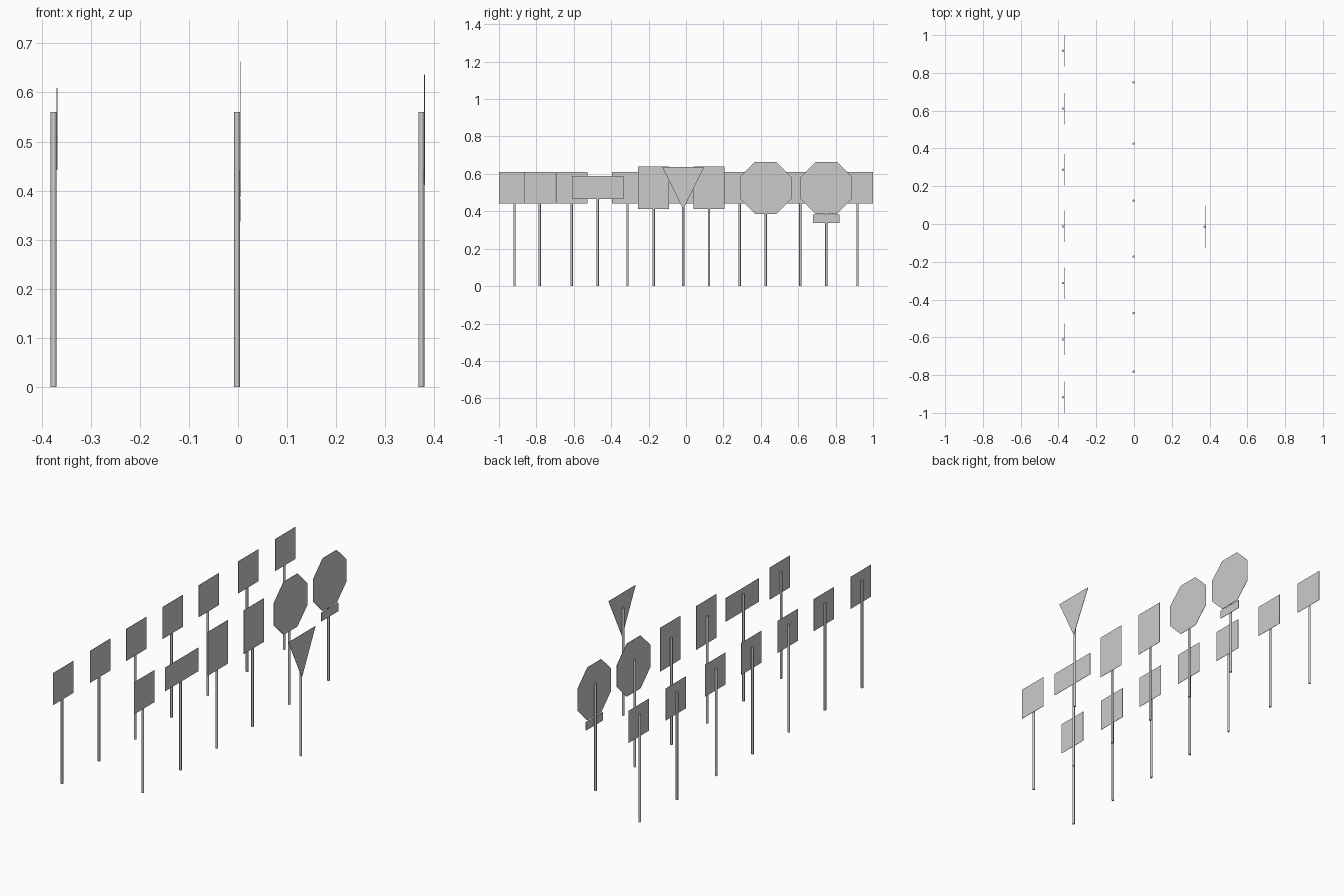
import bpy, bmesh, math

if "Cube" in bpy.data.objects:
    bpy.data.objects.remove(bpy.data.objects["Cube"])

POST_H, POST_R = 0.56, 0.0062
THICK = 0.0016


def post(name, x, y):
    bpy.ops.mesh.primitive_cylinder_add(vertices=12, radius=POST_R, depth=POST_H,
                                        location=(x, y, POST_H / 2))
    bpy.context.object.name = name
    bpy.ops.object.shade_smooth_by_angle(angle=math.radians(40))


def plate(name, x, y, z, outline):
    # flat sheet in the y-z plane, extruded along x
    bm = bmesh.new()
    face = bm.faces.new([bm.verts.new((0, a, b)) for a, b in outline])
    ext = bmesh.ops.extrude_face_region(bm, geom=[face])
    verts = [v for v in ext["geom"] if isinstance(v, bmesh.types.BMVert)]
    bmesh.ops.translate(bm, verts=verts, vec=(THICK, 0, 0))
    bmesh.ops.recalc_face_normals(bm, faces=bm.faces)
    me = bpy.data.meshes.new(name)
    bm.to_mesh(me)
    bm.free()
    ob = bpy.data.objects.new(name, me)
    ob.location = (x, y, z)
    bpy.context.collection.objects.link(ob)


def rect(w, h):
    return [(-w / 2, -h / 2), (w / 2, -h / 2), (w / 2, h / 2), (-w / 2, h / 2)]


def octagon(w):
    r = w / 2 / math.cos(math.pi / 8)
    angles = [math.pi / 8 + i * math.pi / 4 for i in range(8)]
    return [(r * math.cos(a), r * math.sin(a)) for a in angles]


SQUARE = rect(0.167, 0.167)
TALL = rect(0.165, 0.228)
TRIANGLE = [(-0.112, 0.112), (0, -0.114), (0.112, 0.112)]

# back row of square signs
for y in (-0.917, -0.611, -0.313, -0.013, 0.287, 0.611, 0.917):
    post("back_post", -0.3755, y)
    plate("square_sign", -0.3695, y, 0.526, SQUARE)

# middle row of mixed signs
for name, y, z, outline in (
        ("square_sign", -0.782, 0.526, SQUARE),
        ("wide_sign", -0.472, 0.527, rect(0.275, 0.123)),
        ("tall_sign", -0.173, 0.526, TALL),
        ("tall_sign", 0.123, 0.526, TALL),
        ("octagon_sign", 0.426, 0.525, octagon(0.277)),
        ("octagon_sign", 0.75, 0.525, octagon(0.277))):
    post("middle_post", -0.002, y)
    plate(name, 0.004, y, z, outline)

# small plate under the last octagon
plate("small_plate", 0.004, 0.75, 0.36, rect(0.14, 0.045))

# front triangle sign
post("front_post", 0.3735, -0.015)
plate("triangle_sign", 0.3792, -0.015, 0.525, TRIANGLE)
